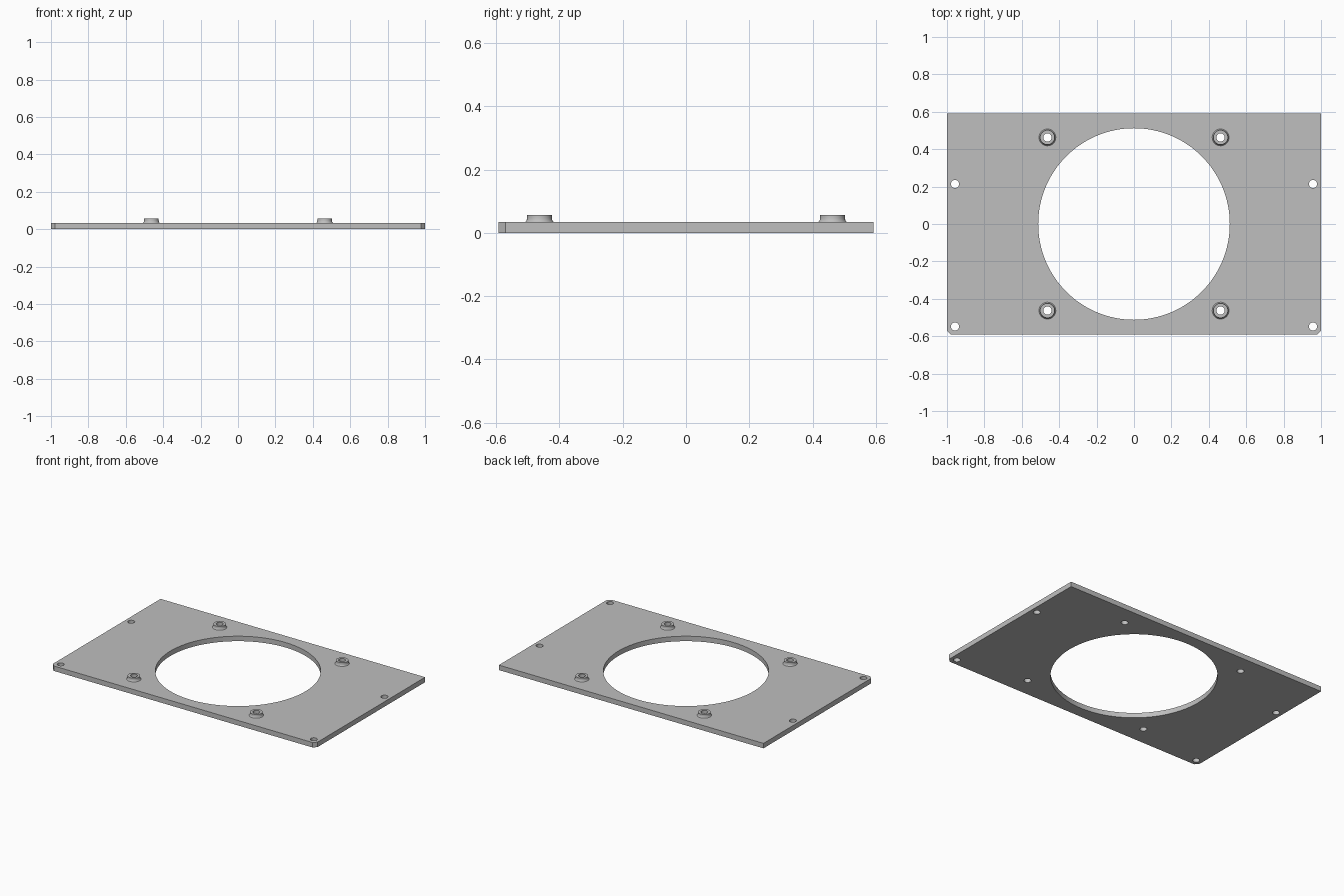
import bpy, bmesh, math

if "Cube" in bpy.data.objects:
    bpy.data.objects.remove(bpy.data.objects["Cube"], do_unlink=True)

HALF_X, HALF_Y, THICK = 1.0, 0.592, 0.034
CHAMFER = 0.022
HOLE_R, VENT_R = 0.022, 0.512
BOSS = 0.463
BOSS_SPOTS = [(x, y) for x in (-BOSS, BOSS) for y in (-BOSS, BOSS)]
SCREW_SPOTS = [(x, y) for x in (-0.957, 0.957) for y in (-0.548, 0.214)]

grey = bpy.data.materials.new("plain_grey")
grey.use_nodes = True
grey.diffuse_color = (0.52, 0.52, 0.52, 1)
grey.node_tree.nodes["Principled BSDF"].inputs["Base Color"].default_value = grey.diffuse_color


def circle(cx, cy, r, n):
    return [(cx + r * math.cos(math.tau * i / n), cy + r * math.sin(math.tau * i / n))
            for i in range(n)]


def smooth(obj):
    bpy.ops.object.select_all(action='DESELECT')
    obj.select_set(True)
    bpy.context.view_layer.objects.active = obj
    bpy.ops.object.shade_smooth_by_angle(angle=math.radians(30))


# Plate: chamfered front corners, large opening and small holes in one filled outline
outline = [(-HALF_X, HALF_Y), (-HALF_X, CHAMFER - HALF_Y), (CHAMFER - HALF_X, -HALF_Y),
           (HALF_X - CHAMFER, -HALF_Y), (HALF_X, CHAMFER - HALF_Y), (HALF_X, HALF_Y)]
loops = [outline, circle(0, 0, VENT_R, 128)]
loops += [circle(x, y, HOLE_R, 32) for x, y in BOSS_SPOTS + SCREW_SPOTS]

curve = bpy.data.curves.new("plate_outline", 'CURVE')
curve.dimensions = '2D'
curve.fill_mode = 'BOTH'
curve.extrude = THICK / 2
for points in loops:
    spline = curve.splines.new('POLY')
    spline.points.add(len(points) - 1)
    for p, (x, y) in zip(spline.points, points):
        p.co = (x, y, 0, 1)
    spline.use_cyclic_u = True

helper = bpy.data.objects.new("outline_helper", curve)
bpy.context.collection.objects.link(helper)
bpy.context.view_layer.update()
evaluated = helper.evaluated_get(bpy.context.evaluated_depsgraph_get())
mesh = bpy.data.meshes.new_from_object(evaluated)
bpy.data.objects.remove(helper, do_unlink=True)

bm = bmesh.new()
bm.from_mesh(mesh)
bmesh.ops.remove_doubles(bm, verts=bm.verts, dist=0.0001)
bmesh.ops.translate(bm, verts=bm.verts, vec=(0, 0, THICK / 2))
bmesh.ops.recalc_face_normals(bm, faces=bm.faces)
bm.to_mesh(mesh)
bm.free()
mesh.materials.clear()
mesh.materials.append(grey)
plate = bpy.data.objects.new("plate", mesh)
bpy.context.collection.objects.link(plate)
smooth(plate)

# Bosses: hollow collars with a flared foot, as (radius, height) rings
TOP = 0.057
profile = [(0.045, THICK), (0.042, 0.037), (0.040, 0.042), (0.039, 0.048),
           (0.039, TOP), (HOLE_R, TOP), (HOLE_R, THICK)]


def boss(name, x, y, n=32):
    bm = bmesh.new()
    rings = [[bm.verts.new((px, py, z)) for px, py in circle(0, 0, r, n)]
             for r, z in profile]
    for low, high in zip(rings, rings[1:]):
        for i in range(n):
            j = (i + 1) % n
            bm.faces.new((low[i], low[j], high[j], high[i]))
    me = bpy.data.meshes.new(name)
    bm.to_mesh(me)
    bm.free()
    me.materials.append(grey)
    obj = bpy.data.objects.new(name, me)
    obj.location = (x, y, 0)
    bpy.context.collection.objects.link(obj)
    smooth(obj)


for x, y in BOSS_SPOTS:
    side = "left" if x > 0 else "right"
    end = "back" if y > 0 else "front"
    boss(f"{end}_{side}_boss", x, y)
